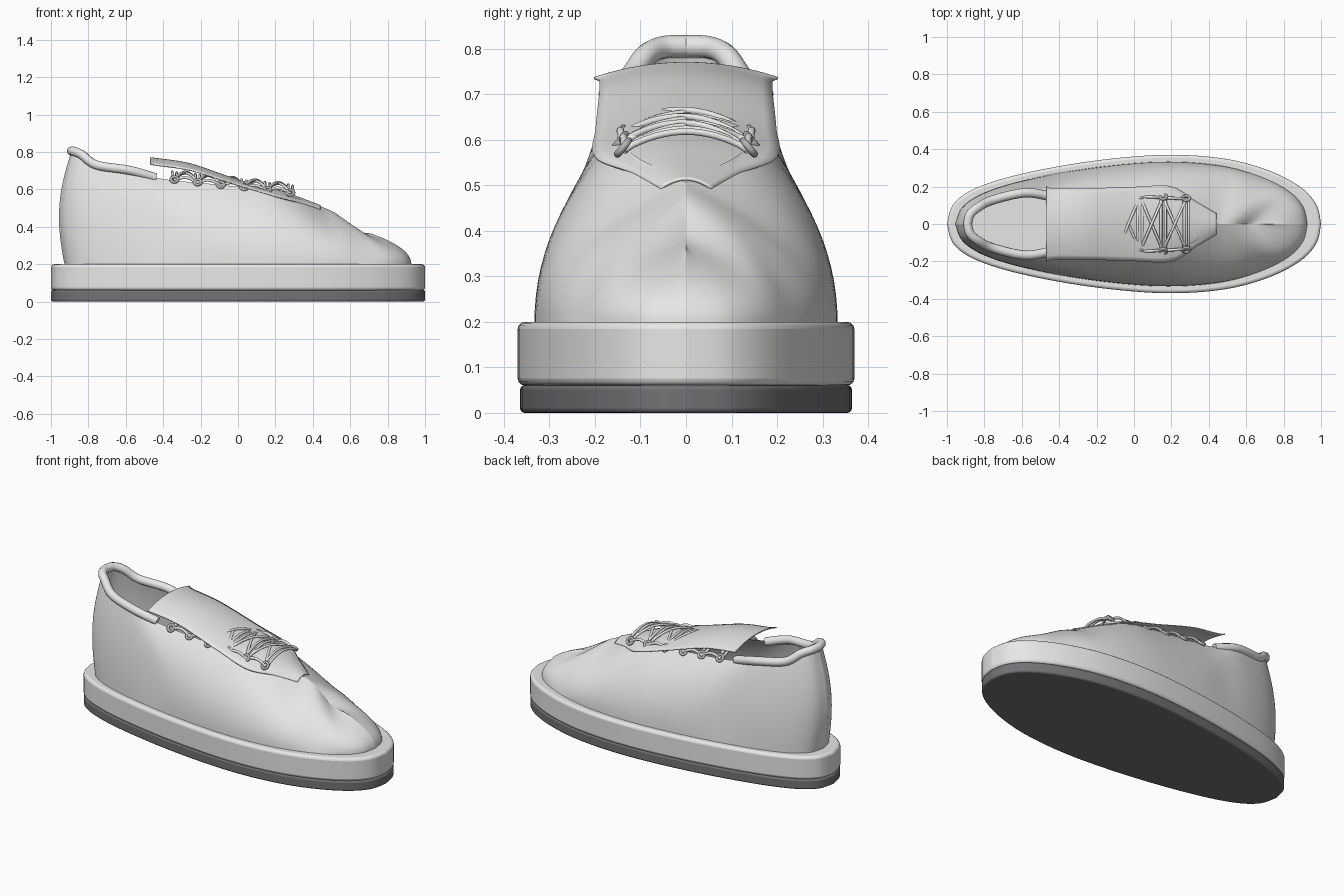
import bpy, bmesh, math
from mathutils import Vector

if "Cube" in bpy.data.objects:
    bpy.data.objects.remove(bpy.data.objects["Cube"], do_unlink=True)


def material(name, r, g, b):
    m = bpy.data.materials.new(name)
    m.use_nodes = True
    m.diffuse_color = (r, g, b, 1)
    m.node_tree.nodes["Principled BSDF"].inputs["Base Color"].default_value = (r, g, b, 1)
    return m


WHITE = material("off_white", 0.8, 0.8, 0.79)
DARK = material("dark_rubber", 0.17, 0.168, 0.18)
METAL = material("eyelet_grey", 0.45, 0.45, 0.45)


def spline(points, u):
    """Smooth curve through the points at parameter u (0 .. len - 1)."""
    last = len(points) - 1
    i = min(int(u), last - 1)
    t = u - i
    a, b, c, d = (Vector(points[max(0, min(last, k))]) for k in range(i - 1, i + 3))
    return b + (c - a) * (t / 2) + (a * 2 - b * 5 + c * 4 - d) * (t * t / 2) \
        + (b * 3 - a - c * 3 + d) * (t ** 3 / 2)


def finish(obj, mat, angle=40):
    obj.data.materials.append(mat)
    bpy.ops.object.select_all(action='DESELECT')
    bpy.context.view_layer.objects.active = obj
    obj.select_set(True)
    bpy.ops.object.shade_smooth_by_angle(angle=math.radians(angle))
    return obj


def mesh_object(name, bm):
    bmesh.ops.recalc_face_normals(bm, faces=bm.faces)
    mesh = bpy.data.meshes.new(name)
    bm.to_mesh(mesh)
    bm.free()
    obj = bpy.data.objects.new(name, mesh)
    bpy.context.collection.objects.link(obj)
    return obj


def sheet(name, rows):
    """Skin a grid of points."""
    bm = bmesh.new()
    grid = [[bm.verts.new(p) for p in row] for row in rows]
    for r, s in zip(grid, grid[1:]):
        for j in range(len(r) - 1):
            bm.faces.new((r[j], r[j + 1], s[j + 1], s[j]))
    bmesh.ops.remove_doubles(bm, verts=bm.verts, dist=0.0005)
    return mesh_object(name, bm)


def tube(name, paths, radius, mat):
    """Round cords along one or more paths, as one mesh."""
    curve = bpy.data.curves.new(name, 'CURVE')
    curve.dimensions = '3D'
    curve.bevel_depth = radius
    curve.bevel_resolution = 3
    curve.use_fill_caps = True
    for path in paths:
        s = curve.splines.new('POLY')
        s.points.add(len(path) - 1)
        for p, co in zip(s.points, path):
            p.co = (*co, 1)
    obj = bpy.data.objects.new(name, curve)
    bpy.context.collection.objects.link(obj)
    bpy.ops.object.select_all(action='DESELECT')
    bpy.context.view_layer.objects.active = obj
    obj.select_set(True)
    bpy.ops.object.convert(target='MESH')
    return finish(bpy.context.object, mat, 60)


# Half outline of the sole, heel to toe
OUTLINE = [(-1, 0), (-.97, .1), (-.88, .175), (-.72, .237), (-.5, .29), (-.25, .333), (0, .361),
           (.2, .37), (.4, .36), (.58, .33), (.76, .27), (.9, .19), (.977, .1), (1, 0)]
STEPS = 6
PARAMS = [k / STEPS for k in range((len(OUTLINE) - 1) * STEPS + 1)]


def sole_layer(name, bottom, top, width, round_off, mat):
    half = [spline(OUTLINE, u) for u in PARAMS]
    ring = [(p.x, p.y * width) for p in half] + [(p.x, -p.y * width) for p in half[-2:0:-1]]
    bm = bmesh.new()
    base = bm.faces.new([bm.verts.new((x, y, bottom)) for x, y in ring])
    out = bmesh.ops.extrude_face_region(bm, geom=[base])
    bmesh.ops.translate(bm, vec=(0, 0, top - bottom),
                        verts=[g for g in out["geom"] if isinstance(g, bmesh.types.BMVert)])
    obj = mesh_object(name, bm)
    bevel = obj.modifiers.new("rounded_edges", 'BEVEL')
    bevel.width = round_off
    bevel.segments = 3
    bevel.limit_method = 'ANGLE'
    bevel.angle_limit = math.radians(50)
    return finish(obj, mat)


sole_layer("outsole", 0, .061, .985, .01, DARK)
sole_layer("midsole", .06, .2, 1, .016, WHITE)

# Upper: skin from the sole to the collar, lacing edge and toe ridge
RIM = [(-.89, 0, .805), (-.877, .05, .803), (-.835, .088, .785), (-.755, .128, .73),
       (-.58, .167, .702), (-.4, .155, .655), (-.1, .15, .625), (.15, .145, .595),
       (.3, .1, .557), (.45, 0, .506), (.53, 0, .467), (.61, 0, .395), (.67, 0, .37), (.71, 0, .365)]
LAYERS = 20
rows = []
for u in PARAMS:
    base = spline(OUTLINE, u)
    base = Vector((base.x * .927, base.y * .9, .195))
    rim = spline(RIM, u)
    rim.y = max(rim.y, 0) if u < 9 else 0
    # Flex fold behind the toe, and a slight waist before the heel
    fold = .09 * math.exp(-((u - 10) / .6) ** 2) + .03 * math.exp(-((u - 4.2) / .5) ** 2)
    row = []
    for k in range(LAYERS + 1):
        s = math.sin(k / LAYERS * math.pi / 2)
        p = rim.lerp(base, 1 - s ** 2.2)
        p.z = base.z + (rim.z - base.z) * s
        belly = math.sin(math.pi * s)
        p.x -= .037 * belly * max(0, 1 - u / 4)
        p.y *= 1 - fold * belly
        row.append(p)
    rows.append(row)
upper = sheet("upper", rows)
mirror = upper.modifiers.new("both_sides", 'MIRROR')
mirror.use_axis = (False, True, False)
mirror.merge_threshold = .001
finish(upper, WHITE, 60)

# Padded collar around the ankle opening
COLLAR = RIM[:5] + [(-.44, .145, .662)]
half = [spline(COLLAR, k / 8) for k in range(41)]
path = [Vector((p.x, -p.y, p.z)) for p in half[:0:-1]] + half
tube("collar", [path], .025, WHITE)

# Tongue: x, half width, centre height, edge height
TONGUE = [(-.47, .202, .768, .735), (-.43, .19, .764, .728), (-.25, .19, .735, .7),
          (0, .198, .65, .622), (.2, .2, .6, .562), (.33, .12, .555, .528), (.44, .055, .513, .492)]
rows = []
for k in range(49):
    x, w, centre, edge = spline([Vector(t) for t in TONGUE], k / 8)
    rows.append([(x, w * j / 8, centre - (centre - edge) * (j / 8) ** 2) for j in range(-8, 9)])
tongue = sheet("tongue", rows)
thick = tongue.modifiers.new("thickness", 'SOLIDIFY')
thick.thickness = .006
thick.offset = 0
finish(tongue, WHITE)

# Eyelets along both lacing edges, closing in towards the toe
EYELETS = [Vector((-.34 + .124 * i, .154 - .0008 * i * i, .658 - .014 * i)) for i in range(6)]
for side, label in ((1, "left"), (-1, "right")):
    for i, e in enumerate(EYELETS):
        bpy.ops.mesh.primitive_torus_add(
            major_radius=.019, minor_radius=.008, major_segments=20, minor_segments=8,
            location=(e.x, side * (e.y + .004), e.z - .005), rotation=(-side * math.radians(50), 0, 0))
        ring = bpy.context.object
        ring.name = f"{label}_eyelet_{i + 1}"
        finish(ring, METAL, 60)


def lace(a, b, side, lift, shift=0):
    """Arched strand from eyelet a on one side to eyelet b on the other."""
    strand = []
    for k in range(17):
        t = k / 16
        p = a.lerp(b, t)
        arch = math.sin(math.pi * t)
        strand.append((p.x + shift, side * p.y * (1 - 2 * t), p.z - .01 + (lift + .01) * arch ** .8))
    return strand


# Laces: paired rungs, and crossings between neighbouring rows
strands = []
for e in EYELETS:
    strands += [lace(e, e, 1, .036, -.012), lace(e, e, 1, .03, .012)]
for a, b in zip(EYELETS, EYELETS[1:]):
    strands += [lace(a, b, 1, .036), lace(a, b, -1, .042)]
tube("laces", strands, .0075, WHITE)

# Small lace loops bridging neighbouring eyelets
loops = []
for side in (1, -1):
    for a, b in zip(EYELETS, EYELETS[1:]):
        loops.append([(p.x, side * p.y, p.z + .024 * math.sin(math.pi * t) - .012)
                      for t in (k / 10 for k in range(11)) for p in (a.lerp(b, t),)])
tube("lace_loops", loops, .008, WHITE)
